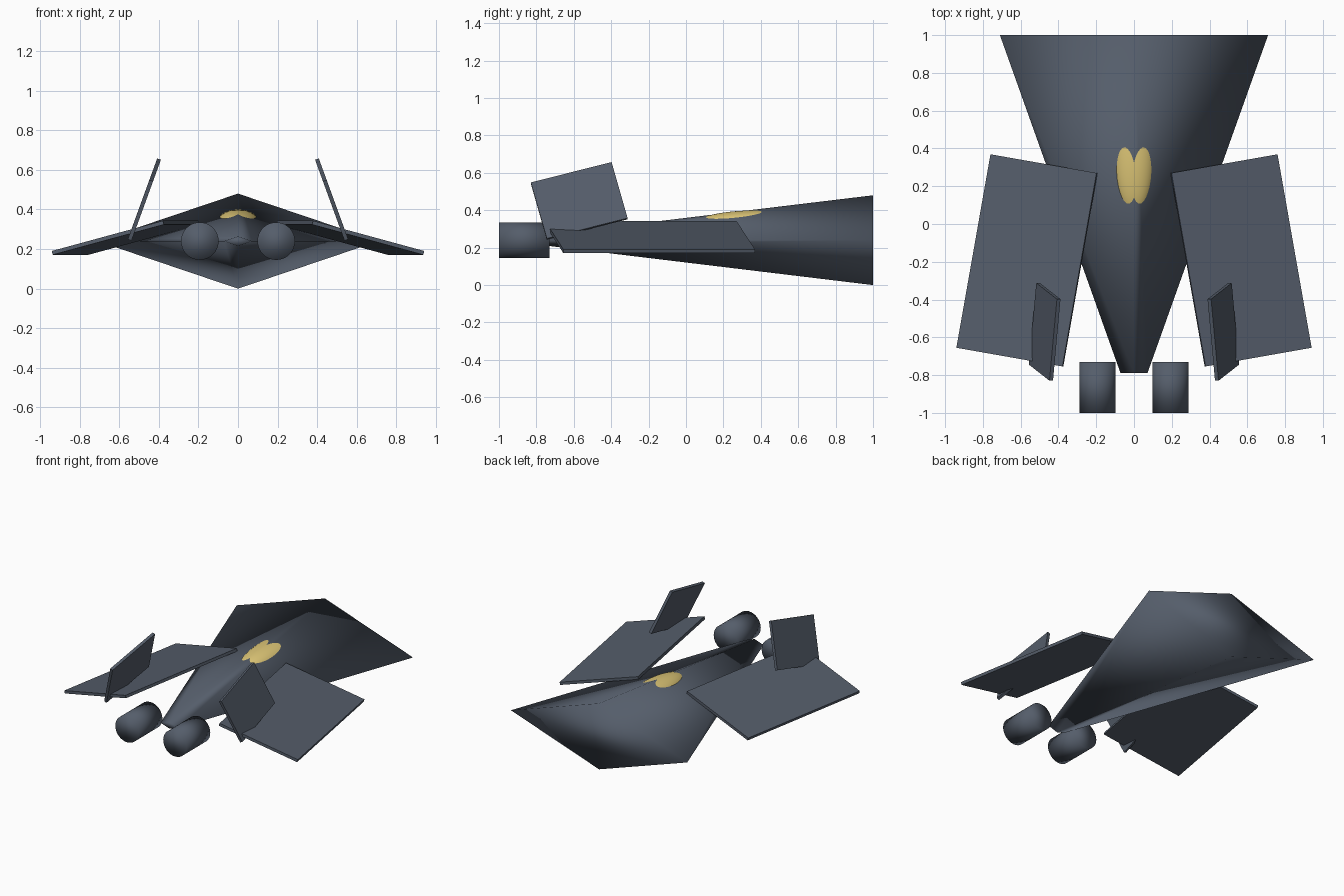
import bpy
from math import radians

if "Cube" in bpy.data.objects:
    bpy.data.objects.remove(bpy.data.objects["Cube"])


def material(name, color):
    mat = bpy.data.materials.new(name)
    mat.diffuse_color = (*color, 1)
    mat.use_nodes = True
    mat.node_tree.nodes["Principled BSDF"].inputs["Base Color"].default_value = mat.diffuse_color
    return mat


hull_mat = material("dark_hull", (0.09, 0.11, 0.145))
canopy_mat = material("gold_canopy", (0.72, 0.56, 0.18))


def finish(name, mat, scale=(1, 1, 1), smooth=False):
    obj = bpy.context.object
    obj.name = name
    obj.scale = scale
    obj.data.materials.append(mat)
    bpy.ops.object.transform_apply(location=False, rotation=False, scale=True)
    if smooth:
        bpy.ops.object.shade_smooth()
    return obj


def slab(name, size, location, degrees):
    bpy.ops.mesh.primitive_cube_add(size=1, location=location,
                                    rotation=[radians(d) for d in degrees])
    finish(name, hull_mat, size)


# Fuselage: flattened four-sided cone, narrow at the front
bpy.ops.mesh.primitive_cone_add(vertices=4, radius1=0.071, radius2=0.71, depth=1.79,
                                location=(0, 0.105, 0.24), rotation=(radians(-90), 0, 0))
finish("fuselage", hull_mat, (1, 0.338, 1), smooth=True)

# Canopy: ellipsoid mostly sunk into the fuselage
bpy.ops.mesh.primitive_uv_sphere_add(segments=48, ring_count=32, radius=1,
                                     location=(0, 0.377, 0.3225))
finish("canopy", canopy_mat, (0.114, 0.331, 0.077), smooth=True)

for side, label in ((1, "right"), (-1, "left")):
    # Drooping, toed-in wing
    slab("wing_" + label, (0.59, 1.04, 0.02),
         (side * 0.567, -0.193, 0.257), (0, side * 15, side * 10))
    # Inward-leaning tail fin
    slab("fin_" + label, (0.02, 0.447, 0.33),
         (side * 0.473, -0.571, 0.45), (15, side * -20, 0))
    # Engine barrel
    bpy.ops.mesh.primitive_cylinder_add(vertices=32, radius=0.095, depth=0.27,
                                        location=(side * 0.193, -0.865, 0.24),
                                        rotation=(radians(90), 0, 0))
    finish("engine_" + label, hull_mat, smooth=True)
